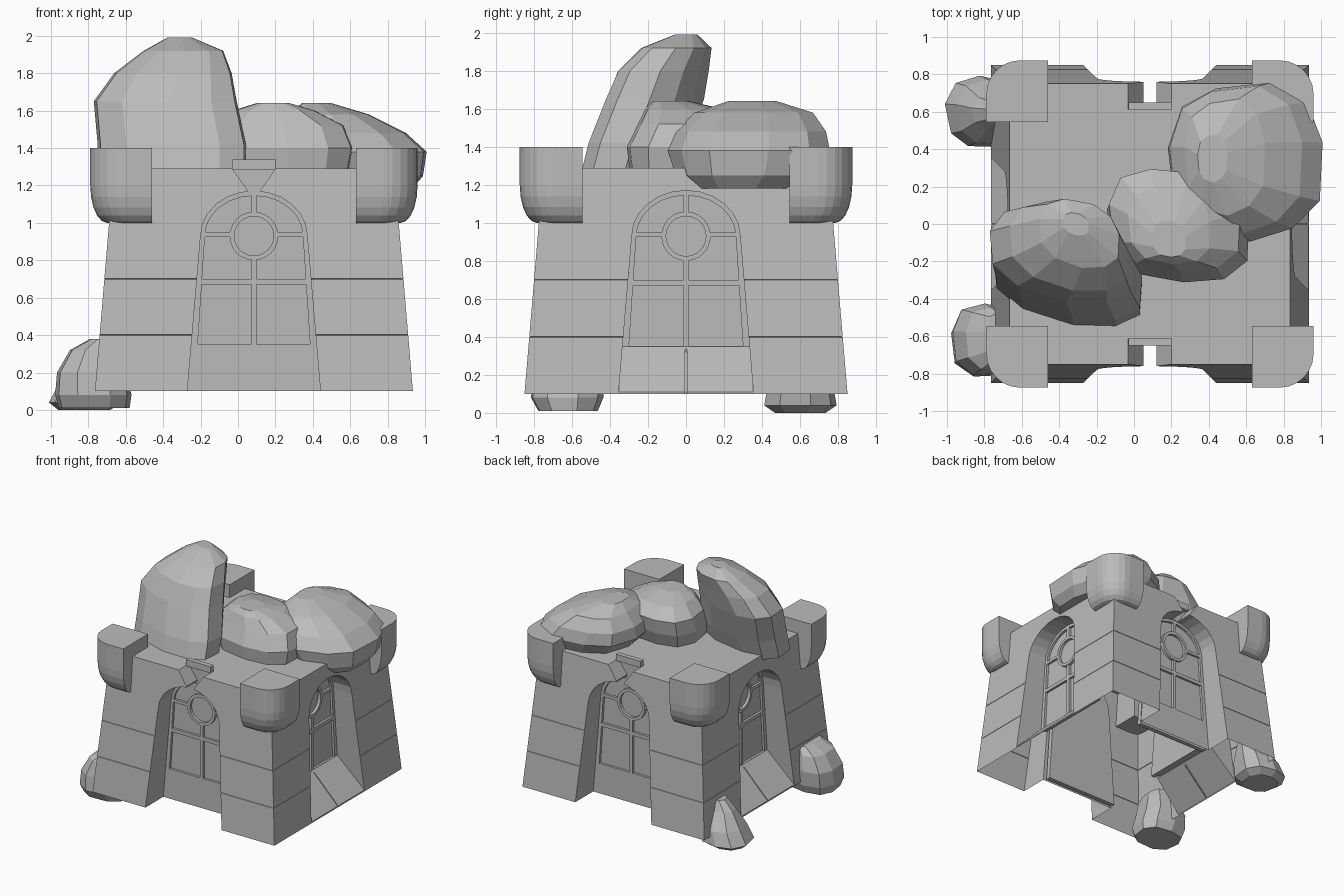
import bpy, bmesh, math, random
from mathutils import Matrix, Vector

random.seed(4)
old = bpy.data.objects.get("Cube")
if old:
    bpy.data.objects.remove(old, do_unlink=True)

stone = bpy.data.materials.new("grey_stone")
stone.use_nodes = True
GREY = (0.5, 0.5, 0.5, 1)
stone.diffuse_color = GREY
stone.node_tree.nodes["Principled BSDF"].inputs["Base Color"].default_value = GREY

CENTRE = Matrix.Translation((0.085, 0, 0))
SIDES = ("front", "left", "back", "right")


def turn(k):
    return CENTRE @ Matrix.Rotation(k * math.pi / 2, 4, "Z")


def loft(name, rings, matrix=Matrix()):
    """Closed skin through rings that share a point count."""
    n = len(rings[0])
    bm = bmesh.new()
    loops = [[bm.verts.new(matrix @ Vector(p)) for p in ring] for ring in rings]
    bm.faces.new(loops[0][::-1])
    bm.faces.new(loops[-1])
    for a, b in zip(loops, loops[1:]):
        for i in range(n):
            j = (i + 1) % n
            bm.faces.new((a[i], a[j], b[j], b[i]))
    bmesh.ops.recalc_face_normals(bm, faces=bm.faces)
    mesh = bpy.data.meshes.new(name)
    bm.to_mesh(mesh)
    bm.free()
    mesh.materials.append(stone)
    obj = bpy.data.objects.new(name, mesh)
    bpy.context.collection.objects.link(obj)
    return obj


def prism(name, profile, y0, y1, matrix):
    """Extrude an x-z profile along y."""
    return loft(name, [[(x, y, z) for x, z in profile] for y in (y1, y0)], matrix)


def box(name, x0, x1, y0, y1, z0, z1, matrix):
    return prism(name, [(x0, z0), (x1, z0), (x1, z1), (x0, z1)], y0, y1, matrix)


def arch(w0, z0, w1, z1, top, n=12):
    """Tapered opening with an elliptical head."""
    head = [(w1 * math.cos(a), z1 + (top - z1) * math.sin(a))
            for a in (math.pi * i / n for i in range(n + 1))]
    return [(-w0, z0), (w0, z0)] + head


def cut(obj, cutter):
    cutter.hide_render = True
    mod = obj.modifiers.new("cut", "BOOLEAN")
    mod.operation, mod.solver, mod.object = "DIFFERENCE", "EXACT", cutter
    bpy.context.view_layer.objects.active = obj
    bpy.ops.object.modifier_apply(modifier=mod.name)
    bpy.data.objects.remove(cutter, do_unlink=True)


# Tapered tower body with fine masonry seams
def square(z, inset=0):
    h = 0.85 - 0.1 * (z - 0.1) / 1.19 - inset
    return [(-h, -h, z), (h, -h, z), (h, h, z), (-h, h, z)]


rings = [square(0.1)]
for seam in (0.4, 0.7):
    rings += [square(seam - 0.002), square(seam, 0.004), square(seam + 0.002)]
body = loft("tower_body", rings + [square(1.29)], CENTRE)

# Arched alcoves: sloping split sills at the sides, open roof notches front and back
for k in range(4):
    m = turn(k)
    if k % 2:
        near, far = arch(0.334, 0.35, 0.285, 0.93, 1.17), arch(0.367, -0.04, 0.285, 0.93, 1.17)
        cut(body, loft("alcove", [[(x, y, z) for x, z in ring]
                                  for y, ring in ((-0.61, near), (-1, far))], m))
        slot = [(-1, -0.055), (-1, 0.1), (-0.625, 0.37), (-0.625, 0.32)]
        cut(body, loft("sill_split", [[(x, y, z) for y, z in slot] for x in (0.004, -0.004)], m))
    else:
        cut(body, prism("alcove", arch(0.36, 0.05, 0.285, 0.93, 1.17), -1, -0.61, m))
        cut(body, prism("notch", [(-0.035, 1.15), (0.035, 1.15), (0.035, 1.175), (0.123, 1.3),
                                  (-0.123, 1.3), (-0.035, 1.175)], -1, -0.615, m))
    cut(body, prism("window", arch(0.3, 0.352, 0.262, 0.93, 1.145), -1, -0.59, m))

# Open underside
bm = bmesh.new()
bm.from_mesh(body.data)
base = [f for f in bm.faces if f.normal.z < -0.99 and f.calc_center_median().z < 0.11]
bmesh.ops.delete(bm, geom=base, context="FACES")
bm.to_mesh(body.data)
bm.free()

for k, side in enumerate(SIDES):
    m = turn(k)
    # Window backing and bars
    foot = 0.35 if k % 2 else 0.1
    prism(side + "_window_panel", arch(0.34, foot, 0.285, 0.93, 1.17), -0.588, -0.55, m)
    box(side + "_lower_mullion", -0.014, 0.014, -0.61, -0.58, 0.352, 0.82, m)
    box(side + "_upper_mullion", -0.014, 0.014, -0.61, -0.58, 1.04, 1.15, m)
    box(side + "_low_transom", -0.285, 0.285, -0.61, -0.58, 0.67, 0.7, m)
    for s, word in ((-1, "a"), (1, "b")):
        x0, x1 = sorted((s * 0.115, s * 0.268))
        box(side + "_high_transom_" + word, x0, x1, -0.61, -0.58, 0.925, 0.95, m)

    # Round window ring
    def circle(r, y, n=24):
        return [(r * math.cos(t), y, 0.93 + r * math.sin(t))
                for t in (math.tau * i / n for i in range(n))]
    loft(side + "_round_window", [circle(0.13, -0.58), circle(0.13, -0.615),
                                  circle(0.105, -0.615), circle(0.105, -0.592)], m)

    # Corner turret: rounded outside and underneath
    def turret_ring(z, out, inn=0.545, n=6):
        r = (out - inn) * 0.55
        c = out - r
        arc = [(c + r * math.cos(a), c + r * math.sin(a), z)
               for a in (math.pi / 2 * i / n for i in range(n + 1))]
        return [(inn, inn, z), (out, inn, z)] + arc + [(inn, out, z)]
    curve = [(1.2 - 0.2 * math.cos(a), 0.785 + 0.09 * math.sin(a))
             for a in (math.pi / 2 * i / 5 for i in range(6))]
    loft(side + "_corner_turret", [turret_ring(z, o) for z, o in curve + [(1.4, 0.875)]], m)

    # Bar behind the roof notch
    if k % 2 == 0:
        box(side + "_notch_bar", -0.115, 0.115, -0.65, -0.61, 1.285, 1.34, m)


# Boulders: stacked, slightly irregular ovals
def boulder(name, layers, skew=0, n=11):
    wobble = [random.uniform(0.95, 1.03) for _ in range(n)]
    rings = []
    for z, x0, x1, y0, y1 in layers:
        ring = []
        for i in range(n):
            t = math.tau * (i + 0.3) / n
            c, s = math.cos(t), math.sin(t)
            dx = (x1 - x0) / 2 * math.copysign(abs(c) ** 0.8, c) * wobble[i]
            dy = (y1 - y0) / 2 * math.copysign(abs(s) ** 0.8, s) * wobble[i]
            ring.append(((x0 + x1) / 2 + dx, (y0 + y1) / 2 + dy + skew * dx, z))
        rings.append(ring)
    loft(name, rings)


boulder("tall_boulder", [
    (1.25, -0.76, 0.06, -0.54, -0.06), (1.42, -0.76, 0.06, -0.5, 0.0),
    (1.65, -0.78, 0.01, -0.41, 0.08), (1.8, -0.67, -0.02, -0.35, 0.11),
    (1.92, -0.51, -0.07, -0.23, 0.13), (1.99, -0.38, -0.24, -0.06, 0.06)], skew=-0.22)
boulder("middle_boulder", [
    (1.25, -0.1, 0.6, -0.3, 0.22), (1.4, -0.14, 0.63, -0.32, 0.28),
    (1.52, -0.13, 0.58, -0.26, 0.3), (1.6, -0.03, 0.42, -0.22, 0.2),
    (1.64, 0.1, 0.28, -0.18, 0.02)], skew=-0.1)
boulder("round_boulder", [
    (1.18, 0.52, 0.93, 0.04, 0.56), (1.25, 0.3, 0.99, -0.06, 0.7),
    (1.38, 0.18, 1.01, -0.1, 0.76), (1.48, 0.19, 0.9, -0.06, 0.74),
    (1.58, 0.27, 0.7, 0.04, 0.67), (1.64, 0.34, 0.5, 0.22, 0.48)])
boulder("front_small_rock", [
    (0.01, -0.96, -0.58, -0.78, -0.46), (0.08, -0.98, -0.57, -0.82, -0.43),
    (0.2, -0.97, -0.6, -0.81, -0.42), (0.32, -0.9, -0.62, -0.78, -0.44),
    (0.38, -0.79, -0.65, -0.73, -0.47)], n=9)
boulder("back_small_rock", [
    (0, -0.96, -0.68, 0.46, 0.74), (0.04, -1.01, -0.62, 0.4, 0.8),
    (0.15, -0.95, -0.6, 0.42, 0.78), (0.28, -0.87, -0.6, 0.5, 0.7),
    (0.36, -0.79, -0.62, 0.53, 0.67)], n=9)
